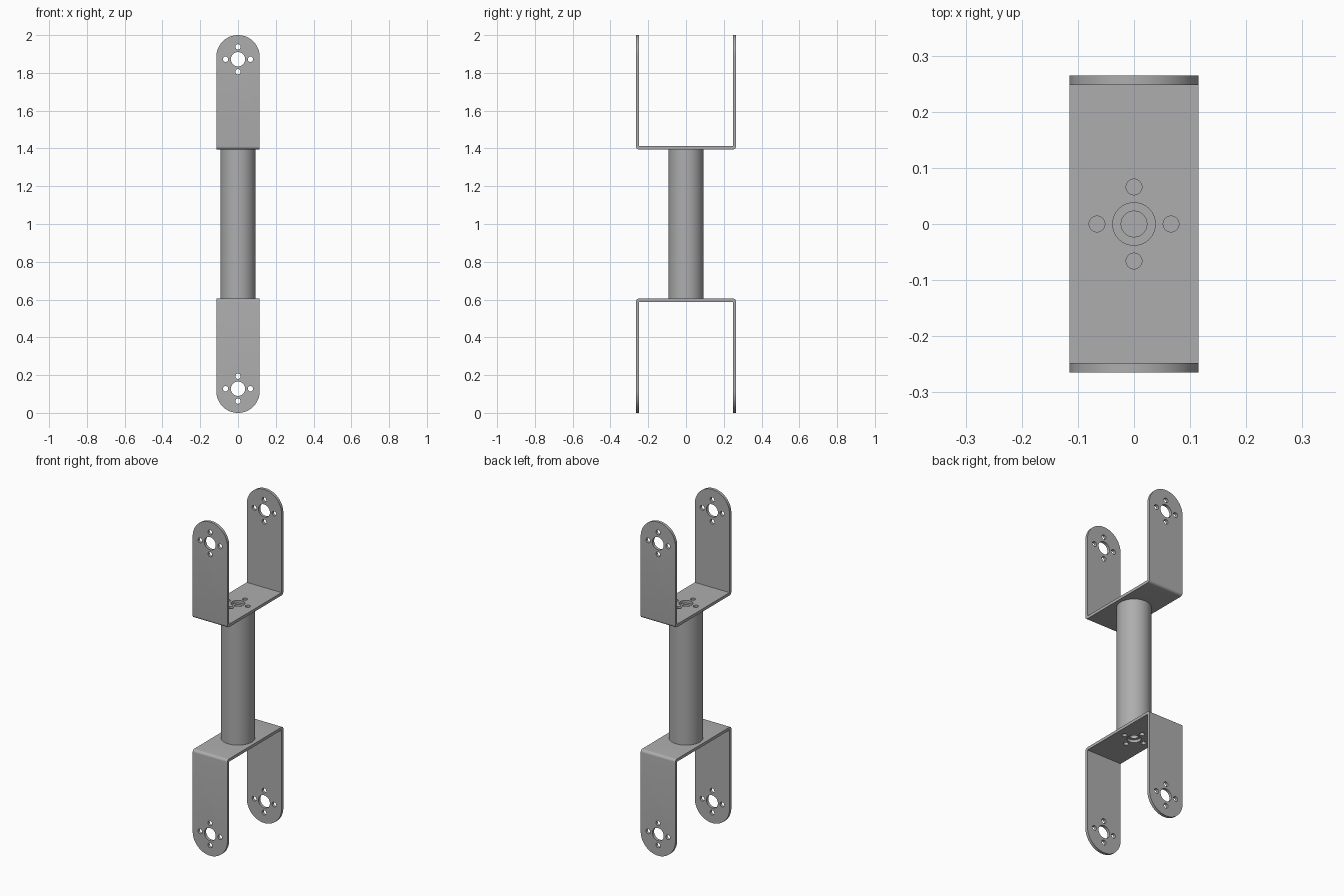
import bpy, bmesh, math
from mathutils import Matrix, Vector

if "Cube" in bpy.data.objects:
    bpy.data.objects.remove(bpy.data.objects["Cube"])

HALF_W, HALF_D, THICK = 0.115, 0.265, 0.017    # bracket half width, half depth, sheet
BASE, TIP, HOLE_Z = 0.395, 1.0, 0.872          # heights measured from the centre
TUBE_R, BEND = 0.093, 0.016
ALONG_Y = Matrix.Rotation(math.pi / 2, 4, "X")

metal = bpy.data.materials.new("grey metal")
metal.use_nodes = True
metal.diffuse_color = (0.42, 0.42, 0.42, 1)
metal.node_tree.nodes["Principled BSDF"].inputs["Base Color"].default_value = metal.diffuse_color


def make_object(name, bm):
    bmesh.ops.recalc_face_normals(bm, faces=bm.faces)
    mesh = bpy.data.meshes.new(name)
    bm.to_mesh(mesh)
    bm.free()
    mesh.materials.append(metal)
    obj = bpy.data.objects.new(name, mesh)
    bpy.context.collection.objects.link(obj)
    return obj


def prism(name, points, direction):
    """Extrude a closed outline along a direction."""
    bm = bmesh.new()
    face = bm.faces.new([bm.verts.new(p) for p in points])
    out = bmesh.ops.extrude_face_region(bm, geom=[face])["geom"]
    bmesh.ops.translate(bm, vec=direction,
                        verts=[v for v in out if isinstance(v, bmesh.types.BMVert)])
    return make_object(name, bm)


def add_cylinder(bm, radius, length, matrix, sides=32):
    bmesh.ops.create_cone(bm, cap_ends=True, segments=sides, radius1=radius,
                          radius2=radius, depth=length, matrix=matrix)


def add_hole_pattern(bm, centre, length, turn):
    """One large hole ringed by four small ones."""
    place = Matrix.Translation(centre) @ turn
    add_cylinder(bm, 0.038, length, place)
    for i in range(4):
        a = i * math.pi / 2
        offset = Matrix.Translation((0.066 * math.cos(a), 0.066 * math.sin(a), 0))
        add_cylinder(bm, 0.0142, length, place @ offset, 20)


def apply_boolean(obj, cutter, operation):
    mod = obj.modifiers.new(operation, "BOOLEAN")
    mod.operation, mod.object, mod.solver = operation, cutter, "EXACT"
    bpy.context.view_layer.update()
    graph = bpy.context.evaluated_depsgraph_get()
    mesh = bpy.data.meshes.new_from_object(obj.evaluated_get(graph))
    obj.modifiers.clear()
    obj.data = mesh
    bpy.data.objects.remove(cutter)


def arc(cy, cz, radius, start, end, steps):
    angles = [math.radians(start + (end - start) * i / steps) for i in range(steps + 1)]
    return [(cy + radius * math.cos(a), cz + radius * math.sin(a)) for a in angles]


# Bent sheet: U profile with rounded outer bends
inner = HALF_D - THICK
right_side = arc(HALF_D - BEND, BASE + BEND, BEND, -90, 0, 6)
right_side += [(HALF_D, TIP + 0.1), (inner, TIP + 0.1), (inner, BASE + THICK)]
left_side = [(-y, z) for y, z in reversed(right_side)]
upper = prism("upper_bracket", [(-0.2, y, z) for y, z in right_side + left_side], (0.4, 0, 0))

# Trim the sheet to width and round the leg tips
outline = arc(0, TIP - HALF_W, HALF_W, 0, 180, 40) + [(-HALF_W, 0.2), (HALF_W, 0.2)]
trim = prism("trim_helper", [(x, -0.4, z) for x, z in outline], (0, 0.8, 0))
apply_boolean(upper, trim, "INTERSECT")

# Mounting holes through both legs and the base
holes = bmesh.new()
add_hole_pattern(holes, Vector((0, 0, HOLE_Z)), 0.8, ALONG_Y)
add_hole_pattern(holes, Vector((0, 0, BASE + THICK / 2)), 0.1, Matrix.Identity(4))
apply_boolean(upper, make_object("hole_helper", holes), "DIFFERENCE")

# Tube with a blind bore in each end
bm = bmesh.new()
add_cylinder(bm, TUBE_R, 2 * BASE, Matrix.Identity(4), 64)
tube = make_object("centre_tube", bm)
bores = bmesh.new()
for end in (-1, 1):
    add_cylinder(bores, 0.023, 0.16, Matrix.Translation((0, 0, end * BASE)))
apply_boolean(tube, make_object("bore_helper", bores), "DIFFERENCE")

# The lower bracket is the upper one turned over
lower = bpy.data.objects.new("lower_bracket", upper.data.copy())
bpy.context.collection.objects.link(lower)
lower.rotation_euler.x = math.pi

bpy.ops.object.select_all(action="DESELECT")
for obj in (upper, lower, tube):
    obj.location.z = 1.0
    obj.select_set(True)
bpy.context.view_layer.objects.active = tube
bpy.ops.object.shade_smooth_by_angle(angle=math.radians(35))
